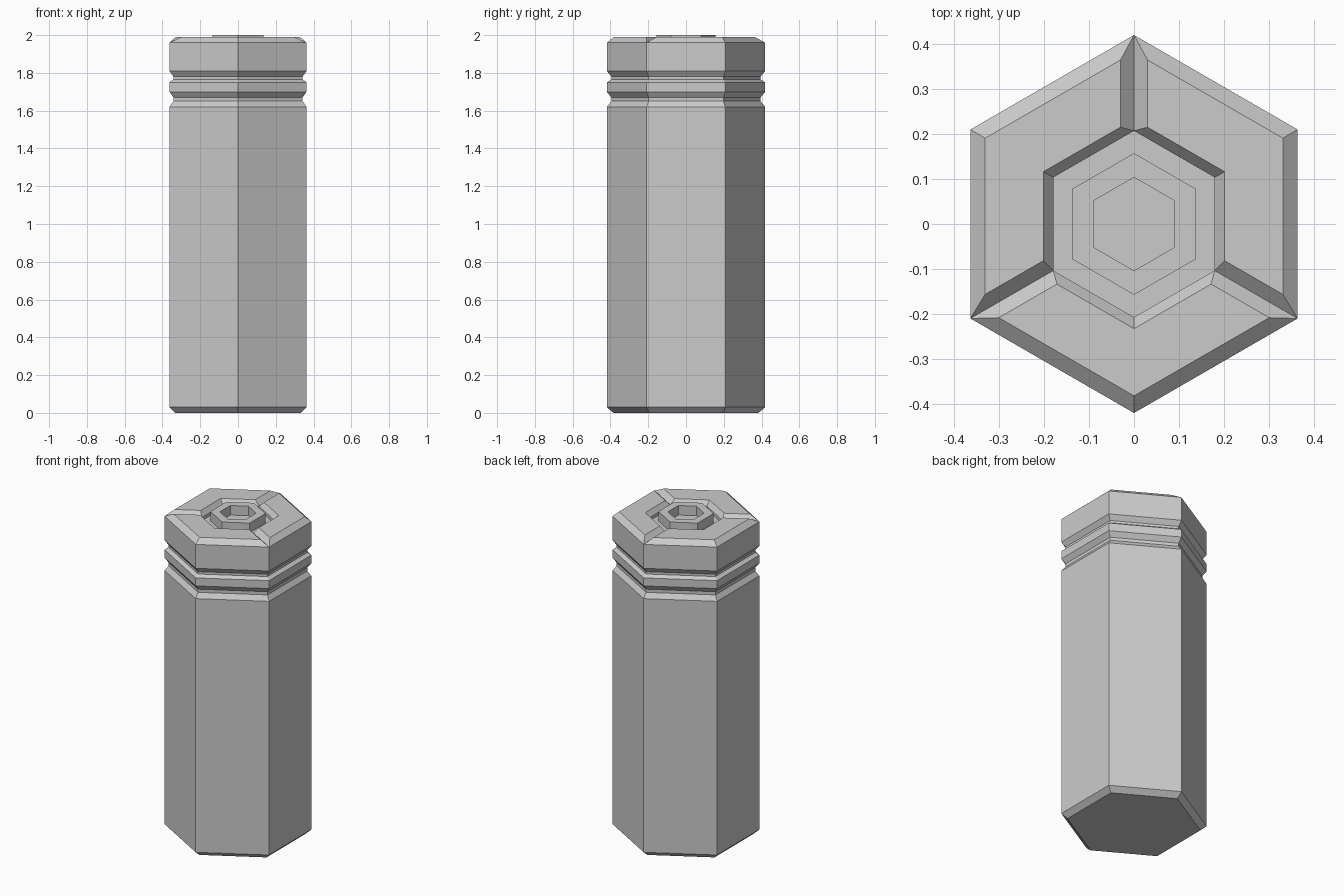
import bpy, bmesh
from math import radians, cos, sin

if "Cube" in bpy.data.objects:
    bpy.data.objects.remove(bpy.data.objects["Cube"])

C30 = cos(radians(30))


def finish(name, bm):
    bmesh.ops.remove_doubles(bm, verts=bm.verts, dist=1e-5)
    mesh = bpy.data.meshes.new(name)
    bm.to_mesh(mesh)
    bm.free()
    obj = bpy.data.objects.new(name, mesh)
    bpy.context.collection.objects.link(obj)
    return obj


def hex_lathe(name, profile, cap_first=False, cap_last=False):
    """Stack hexagonal rings given as (flat-side distance, z)."""
    bm = bmesh.new()
    rings = [[bm.verts.new((a / C30 * cos(radians(30 + 60 * i)),
                            a / C30 * sin(radians(30 + 60 * i)), z))
              for i in range(6)] for a, z in profile]
    for lo, hi in zip(rings, rings[1:]):
        for i in range(6):
            j = (i + 1) % 6
            bm.faces.new((lo[i], lo[j], hi[j], hi[i]))
    if cap_first:
        bm.faces.new(rings[0][::-1])
    if cap_last:
        bm.faces.new(rings[-1])
    return finish(name, bm)


A, IN, RIM, TOP = 0.363, 0.179, 1.96, 1.99

# Hexagonal column with chamfered foot and two grooves near the top
hex_lathe("column", [
    (0.332, 0), (A, 0.03),
    (A, 1.62), (0.342, 1.65), (0.342, 1.67), (A, 1.70),
    (A, 1.75), (0.342, 1.765), (0.342, 1.78), (A, 1.81),
    (A, RIM)], cap_first=True)

# Sunken channel, raised centre ring and its hexagonal socket
hex_lathe("centre_socket", [
    (IN, RIM), (IN, 1.94), (0.136, 1.94), (0.136, 2.0),
    (0.0895, 2.0), (0.0895, 1.94)], cap_last=True)


def chevron(outer, inner, gap, z, turn):
    """Outline of one third of the hexagonal rim, ends set back by gap."""
    def end(a, side):
        # point on the flat side at distance a, gap away from the end ray
        along = (a - gap * 0.5) / C30
        t = radians(turn + side * 60)
        return (along * cos(t) + side * gap * sin(t),
                along * sin(t) - side * gap * cos(t), z)

    def mid(a):
        return (a / C30 * cos(radians(turn)), a / C30 * sin(radians(turn)), z)

    return [end(outer, -1), mid(outer), end(outer, 1),
            end(inner, 1), mid(inner), end(inner, -1)]


# Three bevelled chevron plates around the rim
for k in range(3):
    turn = 30 + 120 * k
    bm = bmesh.new()
    base = [bm.verts.new(p) for p in chevron(A, IN, 0, RIM, turn)]
    top = [bm.verts.new(p) for p in chevron(0.33, 0.201, 0.03, TOP, turn)]
    for i in range(6):
        j = (i + 1) % 6
        bm.faces.new((base[i], base[j], top[j], top[i]))
    bm.faces.new(top)
    finish(f"rim_plate_{k + 1}", bm)
